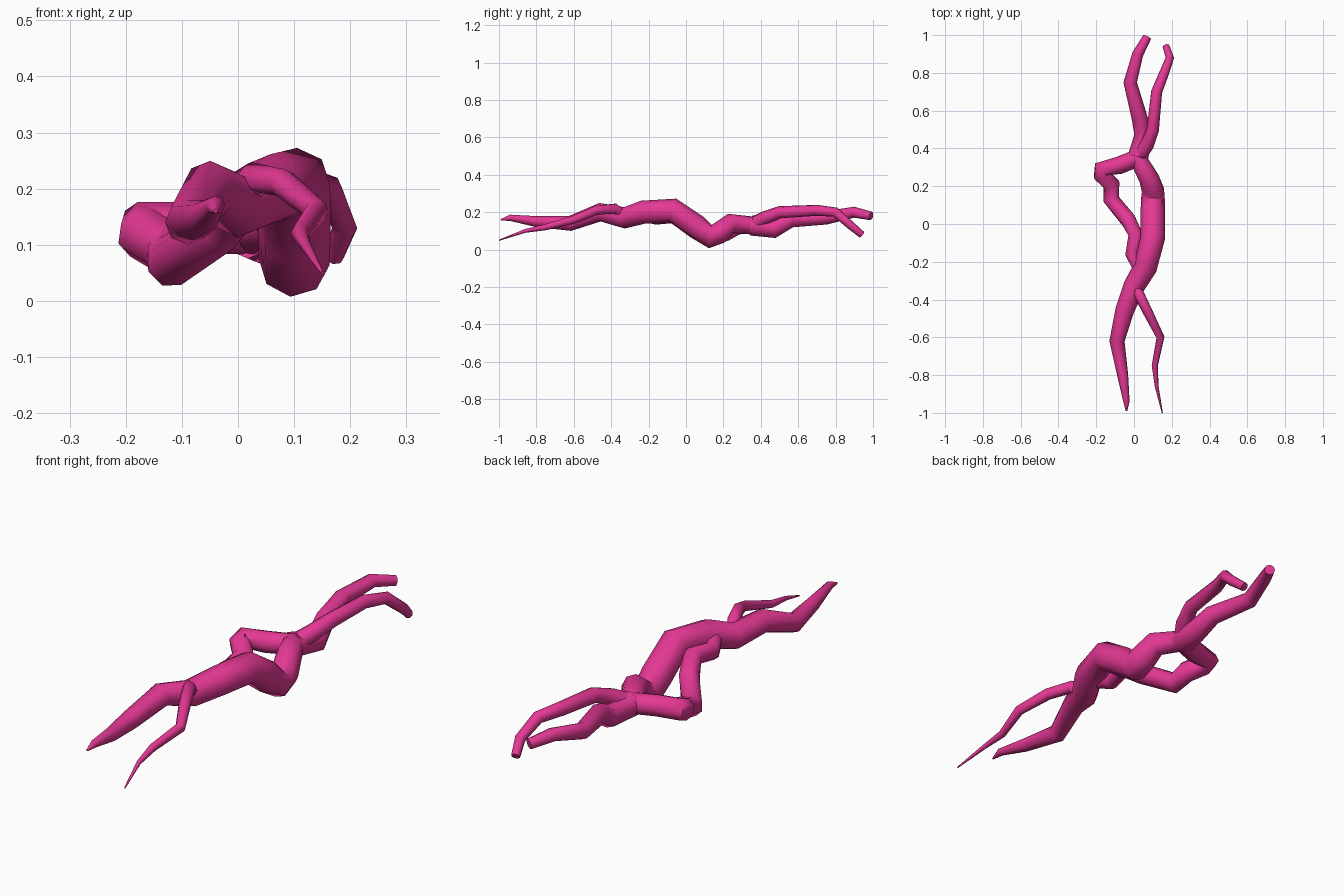
import bpy
import math

if "Cube" in bpy.data.objects:
    bpy.data.objects.remove(bpy.data.objects["Cube"], do_unlink=True)

magenta = bpy.data.materials.new("magenta")
magenta.use_nodes = True
magenta.diffuse_color = (0.78, 0.04, 0.3, 1)
shader = magenta.node_tree.nodes["Principled BSDF"]
shader.inputs["Base Color"].default_value = magenta.diffuse_color


def branch(name, path, start_radius, end_radius, swell=0):
    """Eight-sided capped tube along a path, tapering evenly and swelling mid-way."""
    curve = bpy.data.curves.new(name, "CURVE")
    curve.dimensions = "3D"
    curve.bevel_depth = 1
    curve.bevel_resolution = 2
    curve.use_fill_caps = True
    curve.materials.append(magenta)
    spline = curve.splines.new("POLY")
    last = len(path) - 1
    spline.points.add(last)
    for index, (point, position) in enumerate(zip(spline.points, path)):
        along = index / last
        taper = start_radius + (end_radius - start_radius) * along
        point.co = (*position, 1)
        point.radius = taper + swell * math.sin(math.pi * along)

    tube = bpy.data.objects.new(name, curve)
    bpy.context.collection.objects.link(tube)
    bpy.ops.object.select_all(action="DESELECT")
    tube.select_set(True)
    bpy.context.view_layer.objects.active = tube
    bpy.ops.object.convert(target="MESH")
    bpy.ops.object.shade_smooth_by_angle(angle=math.radians(50))


# Points where branches meet the trunk
fork = (.02, .35, .13)
rear_joint = (.05, .47, .11)
front_joint = (0, -.33, .17)

# Winding trunk, thickest in the middle and tapering to the front tip
trunk_path = [
    (-.04, -.99, .16), (-.04, -.94, .17), (-.06, -.8, .15), (-.09, -.62, .14),
    (-.05, -.46, .2), front_joint, (.06, -.23, .2), (.1, -.07, .21),
    (.1, .06, .12), (.1, .13, .07), (.1, .18, .09), (.08, .24, .14), fork, rear_joint]
branch("trunk", trunk_path, start_radius=.004, end_radius=.04, swell=.042)

# Rear branches
rear_right_path = [
    fork, rear_joint, (.03, .56, .16), (-.02, .75, .17), (.02, .9, .2), (.07, .99, .18)]
branch("rear_right_branch", rear_right_path, start_radius=.055, end_radius=.023)

rear_left_path = [
    fork, (.07, .42, .17), (.1, .5, .2), (.12, .7, .21),
    (.16, .8, .2), (.19, .88, .13), (.17, .94, .08)]
branch("rear_left_branch", rear_left_path, start_radius=.04, end_radius=.019)

# Side limb that leaves the fork, bends back and rejoins the trunk
looping_path = [
    fork, (-.08, .31, .13), (-.17, .29, .13), (-.17, .26, .12), (-.12, .21, .09),
    (-.12, .13, .07), (-.03, .02, .13), (.01, -.06, .18), (-.01, -.16, .17), (.03, -.24, .19)]
branch("looping_branch", looping_path, start_radius=.046, end_radius=.035, swell=.006)

# Thin front twig
front_left_path = [
    front_joint, (.03, -.38, .22), (.08, -.48, .21), (.14, -.6, .16),
    (.11, -.75, .12), (.12, -.86, .1), (.15, -1, .05)]
branch("front_left_twig", front_left_path, start_radius=.03, end_radius=.003, swell=.005)
